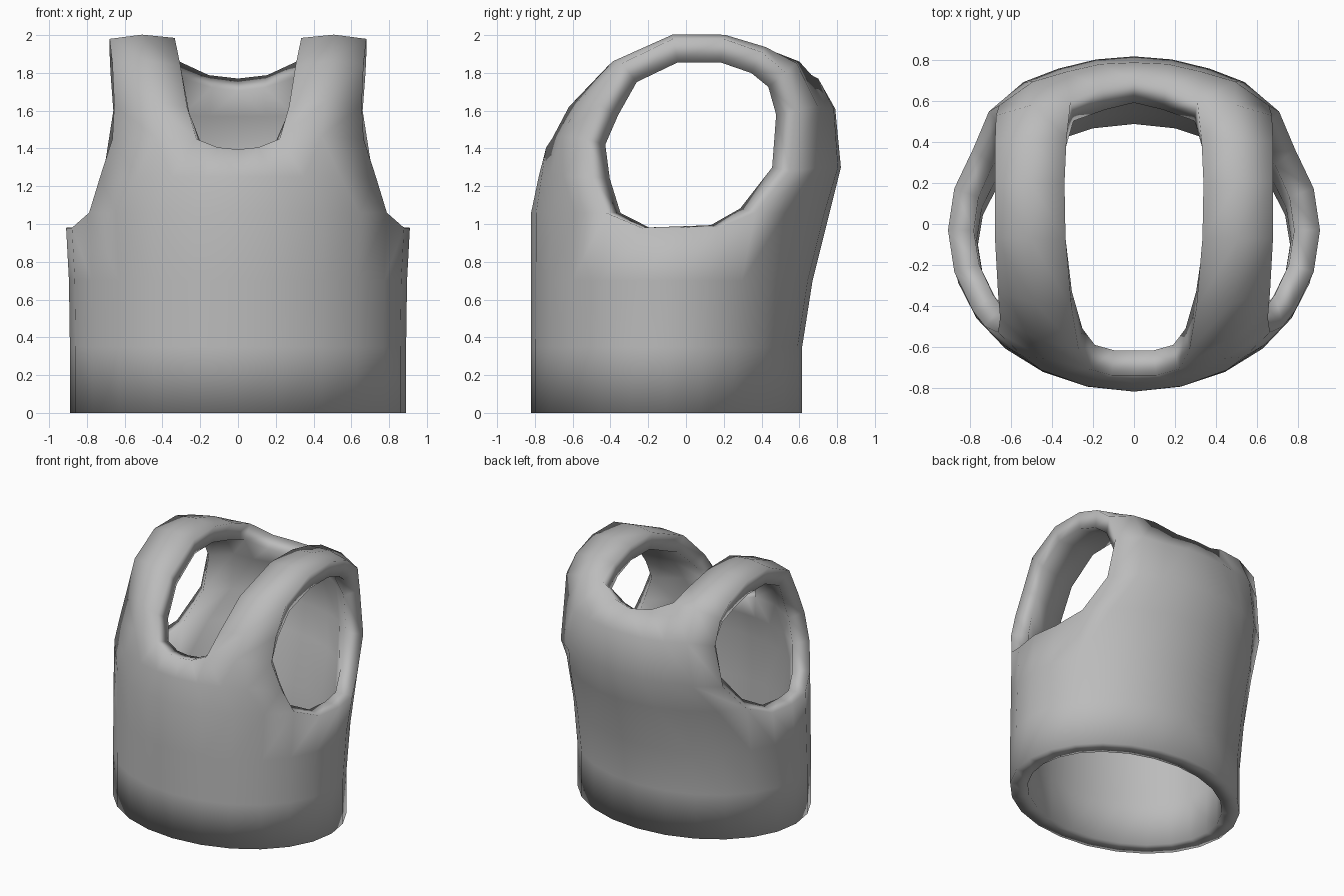
import bpy, bmesh
from math import sin, cos, radians
from mathutils import Vector

if "Cube" in bpy.data.objects:
    bpy.data.objects.remove(bpy.data.objects["Cube"])

THICKNESS = 0.125
bm = bmesh.new()


def vert(p):
    return bm.verts.new(p)


def strip(lower, upper):
    """Join two rows of vertices with quads, skipping removed corners."""
    for j in range(len(lower) - 1):
        corners = (lower[j], lower[j + 1], upper[j + 1], upper[j])
        if None not in corners:
            bm.faces.new(corners)


def ring(z, rx, front, back, lift=0.0):
    """Half ring running from the centre front to the centre back."""
    mid, ry = (front + back) / 2, (back - front) / 2
    row = []
    for j in range(13):
        a = radians(15 * j - 90)
        up = lift if j <= 4 or j >= 8 else 0.0
        row.append(vert((rx * cos(a), mid + ry * sin(a), z + up)))
    return row


def row(centre, neck, edge, bulge=0.02):
    """Five columns from the centre line to the armhole edge."""
    n, e = Vector(neck), Vector(edge)
    m = (n + e) / 2
    m += Vector((0, m.y, m.z - 1.2)).normalized() * bulge
    if centre is None:
        first = [None, None]
    else:
        c = Vector(centre)
        half = (c + n) / 2
        half.y += 0.015 if c.y > 0 else -0.015
        half.z -= 0.3 * (n.z - c.z)
        first = [vert(c), vert(half)]
    return first + [vert(n), vert(m), vert(e)]


# Lower body tube
rings = [ring(0, 0.89, -0.82, 0.615),
         ring(0.35, 0.89, -0.82, 0.615),
         ring(0.7, 0.895, -0.82, 0.67),
         ring(0.98, 0.91, -0.82, 0.76, 0.08)]
for a, b in zip(rings, rings[1:]):
    strip(a, b)

# Front panel, strap over the shoulder and back panel
top = rings[-1]
rows = [
    top[:5],
    row((0, -0.78, 1.25), (0.35, -0.72, 1.25), (0.73, -0.50, 1.25), 0.04),
    row((0, -0.74, 1.395), (0.22, -0.71, 1.45), (0.665, -0.53, 1.45), 0.04),
    row(None, (0.27, -0.62, 1.62), (0.655, -0.46, 1.63), 0.035),
    row(None, (0.305, -0.41, 1.84), (0.665, -0.34, 1.85)),
    row(None, (0.335, -0.07, 1.985), (0.68, -0.07, 1.98)),
    row(None, (0.34, 0.2, 1.985), (0.68, 0.2, 1.98)),
    row(None, (0.33, 0.42, 1.93), (0.68, 0.40, 1.91)),
    row((0, 0.70, 1.77), (0.31, 0.60, 1.86), (0.675, 0.53, 1.80), 0.03),
    row((0, 0.79, 1.61), (0.33, 0.745, 1.61), (0.66, 0.58, 1.60), 0.04),
    row((0, 0.82, 1.3), (0.37, 0.76, 1.3), (0.71, 0.55, 1.28), 0.04),
    top[:7:-1],
]
for a, b in zip(rows, rows[1:]):
    strip(a, b)

for f in bm.faces:
    f.smooth = True
mesh = bpy.data.meshes.new("vest")
bm.to_mesh(mesh)
bm.free()
vest = bpy.data.objects.new("vest", mesh)
bpy.context.collection.objects.link(vest)

# Mirror the half and give the cloth its thickness
mirror = vest.modifiers.new("mirror", 'MIRROR')
mirror.use_clip = True
shell = vest.modifiers.new("shell", 'SOLIDIFY')
shell.thickness = THICKNESS
shell.offset = -1
shell.use_even_offset = True

# Plain grey cloth
grey = bpy.data.materials.new("grey cloth")
grey.use_nodes = True
colour = (0.5, 0.5, 0.5, 1)
grey.diffuse_color = colour
grey.node_tree.nodes["Principled BSDF"].inputs["Base Color"].default_value = colour
mesh.materials.append(grey)
